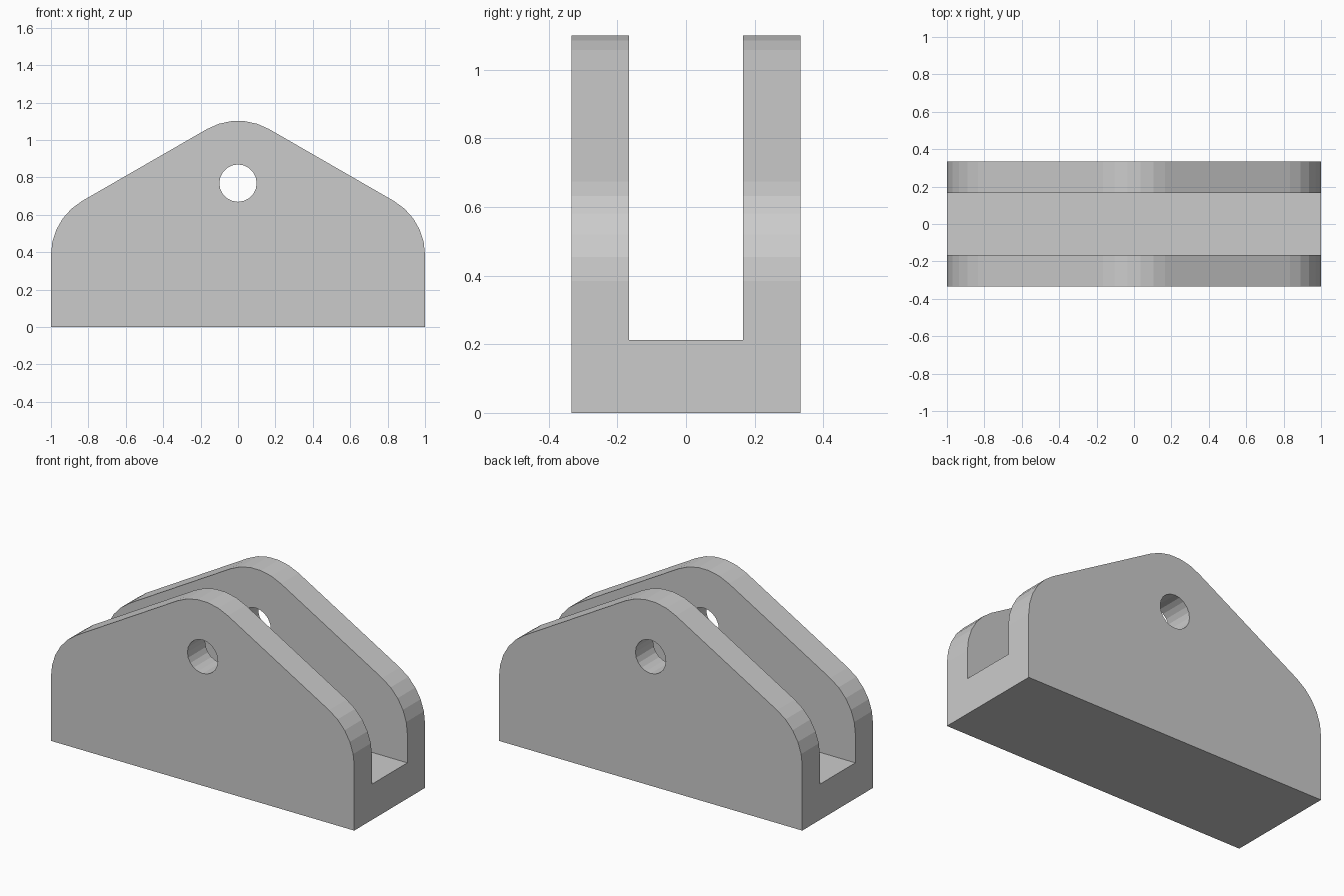
import bpy, bmesh
from math import sin, cos, radians, pi
from mathutils import Vector

cube = bpy.data.objects.get("Cube")
if cube:
    bpy.data.objects.remove(cube, do_unlink=True)

R = 1 / 3            # fillet radius, also half the depth
HOLE_Z = 0.769       # pin hole height, centre of the top arc
SHOULDER_Z = 0.385   # centre of the shoulder arcs
FLOOR_Z = 0.213      # top of the base between the plates

grey = bpy.data.materials.new("light_grey")
grey.use_nodes = True
colour = (0.6, 0.6, 0.6, 1)
grey.diffuse_color = colour
grey.node_tree.nodes["Principled BSDF"].inputs["Base Color"].default_value = colour


def prism(name, outline, half_depth):
    """Extrude an x-z outline symmetrically along y."""
    bm = bmesh.new()
    face = bm.faces.new([bm.verts.new((x, -half_depth, z)) for x, z in outline])
    new = bmesh.ops.extrude_face_region(bm, geom=[face])["geom"]
    verts = [v for v in new if isinstance(v, bmesh.types.BMVert)]
    bmesh.ops.translate(bm, verts=verts, vec=Vector((0, 2 * half_depth, 0)))
    bmesh.ops.recalc_face_normals(bm, faces=bm.faces)
    mesh = bpy.data.meshes.new(name)
    bm.to_mesh(mesh)
    bm.free()
    mesh.materials.append(grey)
    obj = bpy.data.objects.new(name, mesh)
    bpy.context.collection.objects.link(obj)
    return obj


def arc(cx, cz, r, start, end, steps):
    angles = [radians(start + (end - start) * i / steps) for i in range(steps + 1)]
    return [(cx + r * cos(a), cz + r * sin(a)) for a in angles]


# Clevis bracket: rounded gable outline through the full depth
outline = [(-1, 0), (1, 0)]
outline += arc(1 - R, SHOULDER_Z, R, 0, 60, 5)
outline += arc(0, HOLE_Z, R, 60, 120, 5)
outline += arc(R - 1, SHOULDER_Z, R, 120, 180, 5)
bracket = prism("clevis_bracket", outline, R)

# Cutters: central slot and pin hole
slot = prism("slot_cutter", [(-2, FLOOR_Z), (2, FLOOR_Z), (2, 2), (-2, 2)], R / 2)
hole = prism("pin_hole_cutter", arc(0, HOLE_Z, 0.1, 0, 360, 20)[:-1], 1)

for cutter in (slot, hole):
    cut = bracket.modifiers.new(cutter.name, "BOOLEAN")
    cut.operation = "DIFFERENCE"
    cut.solver = "EXACT"
    cut.object = cutter
    cutter.hide_render = True
    cutter.hide_set(True)
